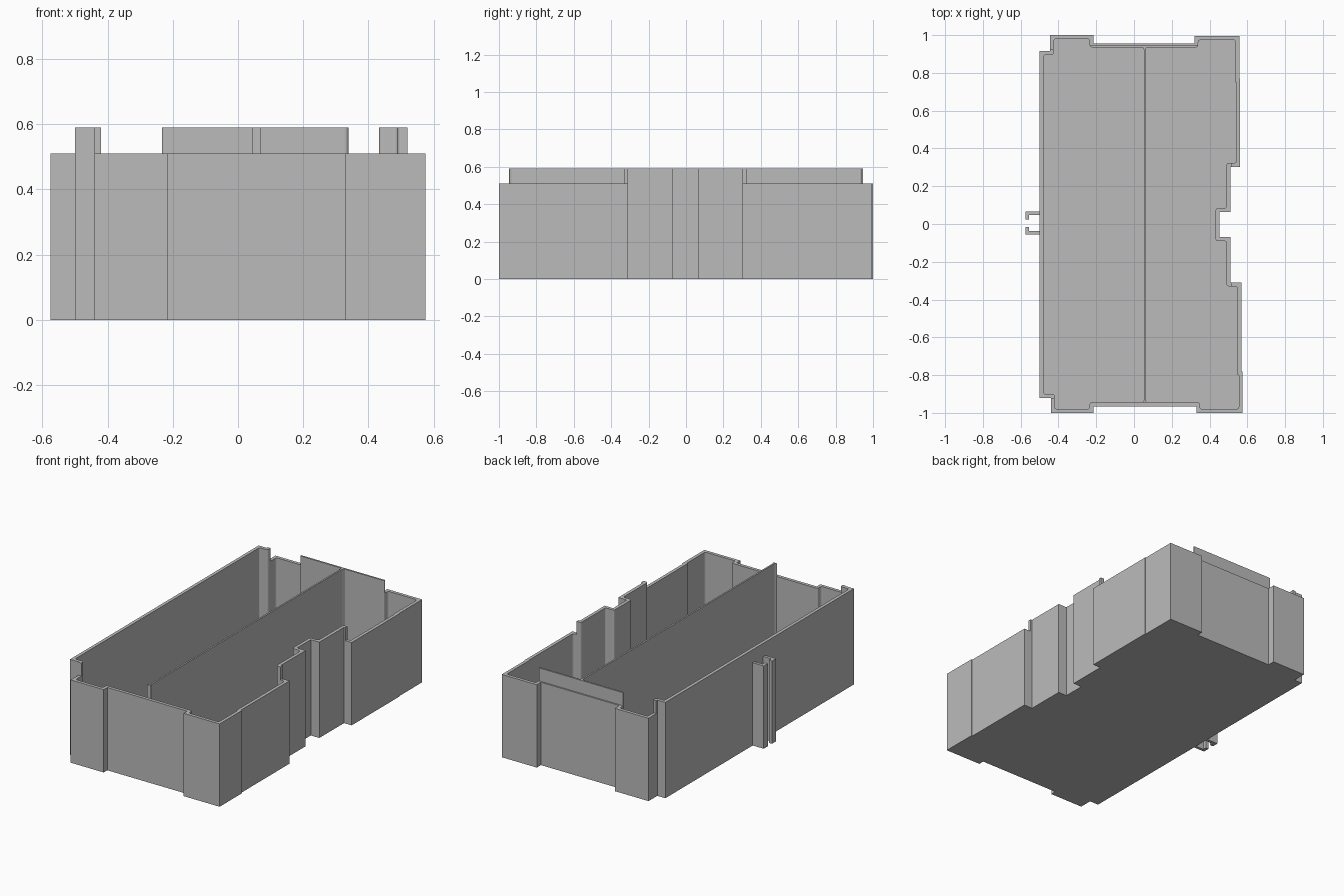
import bpy, bmesh
from mathutils import Vector

if "Cube" in bpy.data.objects:
    bpy.data.objects.remove(bpy.data.objects["Cube"])

grey = bpy.data.materials.new("plain grey")
grey.use_nodes = True
grey.diffuse_color = (0.5, 0.5, 0.5, 1)
grey.node_tree.nodes["Principled BSDF"].inputs["Base Color"].default_value = (0.5, 0.5, 0.5, 1)

RIM, TOP, WALL, FLOOR = 0.51, 0.59, 0.02, 0.02


def prism(name, outline, z0, z1):
    """Extrude a counter-clockwise outline from z0 to z1."""
    bm = bmesh.new()
    base = bm.faces.new([bm.verts.new((x, y, z0)) for x, y in outline])
    out = bmesh.ops.extrude_face_region(bm, geom=[base], use_keep_orig=True)
    verts = [v for v in out["geom"] if isinstance(v, bmesh.types.BMVert)]
    bmesh.ops.translate(bm, verts=verts, vec=(0, 0, z1 - z0))
    bmesh.ops.recalc_face_normals(bm, faces=bm.faces)
    mesh = bpy.data.meshes.new(name)
    bm.to_mesh(mesh)
    bm.free()
    mesh.materials.append(grey)
    obj = bpy.data.objects.new(name, mesh)
    bpy.context.collection.objects.link(obj)
    return obj


def rect(x0, x1, y0, y1):
    return [(x0, y0), (x1, y0), (x1, y1), (x0, y1)]


def cut(target, cutter):
    cutter.hide_render = True
    mod = target.modifiers.new("cut", "BOOLEAN")
    mod.operation, mod.solver, mod.object = "DIFFERENCE", "EXACT", cutter
    bpy.context.view_layer.objects.active = target
    bpy.ops.object.modifier_apply(modifier=mod.name)
    bpy.data.objects.remove(cutter)


def inset(points, d):
    """Mitred inward offset of a counter-clockwise outline."""
    pts = [Vector(p) for p in points]
    result = []
    for i, p in enumerate(pts):
        a = (p - pts[i - 1]).normalized()
        b = (pts[(i + 1) % len(pts)] - p).normalized()
        na, nb = Vector((-a.y, a.x)), Vector((-b.y, b.x))
        result.append(p + (na + nb) * d / (1 + na.dot(nb)))
    return result


def rounded(pts, radius, steps=4):
    """Round each corner with a short quadratic curve."""
    result = []
    for i, p in enumerate(pts):
        a, b = pts[i - 1] - p, pts[(i + 1) % len(pts)] - p
        r = min(radius, 0.35 * a.length, 0.35 * b.length)
        s, e = p + a.normalized() * r, p + b.normalized() * r
        for k in range(steps + 1):
            t = k / steps
            result.append(s * (1 - t) ** 2 + p * 2 * t * (1 - t) + e * t * t)
    return result


# Tray outline, counter-clockwise from the front left wall corner
outline = [
    (-0.50, -0.92), (-0.44, -0.92), (-0.44, -1.0), (-0.215, -1.0),
    (-0.215, -0.965), (0.33, -0.965), (0.33, -1.0), (0.575, -1.0),
    (0.575, -0.78), (0.568, -0.78), (0.568, -0.31), (0.51, -0.31),
    (0.51, -0.07), (0.452, -0.07), (0.452, 0.063), (0.51, 0.063),
    (0.51, 0.303), (0.562, 0.303), (0.562, 0.77), (0.558, 0.77),
    (0.558, 0.995), (0.32, 0.995), (0.32, 0.955), (-0.215, 0.955),
    (-0.215, 1.0), (-0.445, 1.0), (-0.445, 0.915), (-0.50, 0.915)]

# Tray: full-height block, hollowed, then lowered where the rim is not raised
tray = prism("tray", outline, 0, TOP)
cut(tray, prism("cavity", rounded(inset(outline, WALL), 0.014), FLOOR, 1))
for side in (-1, 1):
    lip = 0.90 if side < 0 else 0.946
    for x0, x1, y0 in ((-0.41, 0.7, lip), (0.342, 0.7, 0.34),
                       (0.52, 0.7, 0.2), (-0.46, -0.233, 0.925)):
        ys = sorted((side * y0, side * 1.2))
        cut(tray, prism("rim_cutter", rect(x0, x1, *ys), RIM, 1))

# Divider wall with flared ends
cx, t, f = 0.057, 0.005, 0.013
quarter = [(cx + t, 0.922), (cx + t + 0.003, 0.931), (cx + f, 0.936)]
right = [(x, -y - 0.01) for x, y in reversed(quarter)] + quarter
prism("divider", right + [(2 * cx - x, y) for x, y in reversed(right)], FLOOR - 0.005, TOP)

# Pair of hooked rails on the outside of the long wall
mid = 0.005
for side, name in ((1, "back_rail"), (-1, "front_rail")):
    hook = [(-0.495, 0.06), (-0.575, 0.06), (-0.575, 0.02),
            (-0.555, 0.02), (-0.555, 0.042), (-0.495, 0.042)]
    prism(name, [(x, mid + side * y) for x, y in hook], 0, RIM)
